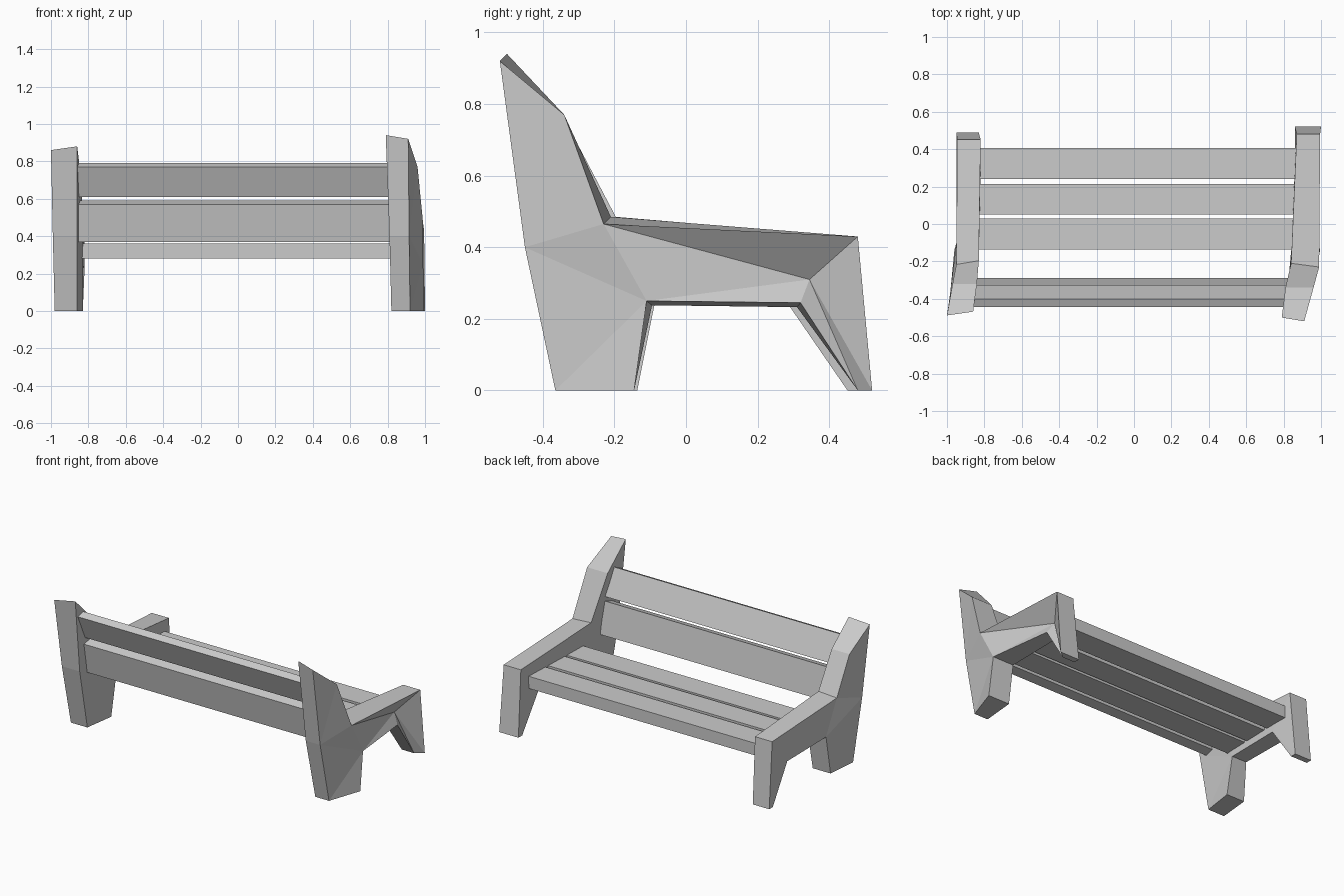
import bpy, bmesh

if "Cube" in bpy.data.objects:
    bpy.data.objects.remove(bpy.data.objects["Cube"])

# Side profile (y, z), clockwise from the rear top corner
PROFILE = [(-.52, .92), (-.34, .77), (-.23, .465), (.48, .43), (.52, 0), (.48, 0),
           (.32, .245), (-.11, .25), (-.145, 0), (-.365, 0), (-.45, .4)]


def finish(bm, name):
    bmesh.ops.recalc_face_normals(bm, faces=bm.faces)
    bmesh.ops.triangulate(bm, faces=[f for f in bm.faces if len(f.verts) > 4])
    mesh = bpy.data.meshes.new(name)
    bm.to_mesh(mesh)
    bm.free()
    obj = bpy.data.objects.new(name, mesh)
    bpy.context.collection.objects.link(obj)
    return obj


def support(name, profile, inner_x, outer_x, dent=None):
    """Roughly hewn end slab whose two sides follow the same profile."""
    bm = bmesh.new()
    n = len(profile)
    outer = [bm.verts.new((x, y, z)) for x, (y, z) in zip(outer_x, profile)]
    inner = []
    for i, (x, (y, z)) in enumerate(zip(inner_x, profile)):
        if i in (0, 2):
            y, z = y + .02, z + .02
        elif i in (6, 7):
            y, z = y - .01 if i == 6 else y + .015, z - .012
        inner.append(bm.verts.new((x, y, z)))
    for i in range(n):
        j = (i + 1) % n
        bm.faces.new((outer[i], outer[j], inner[j], inner[i]))
    bm.faces.new(inner)
    if dent:
        # hollow carved into the outside of the front leg
        v = bm.verts.new(dent)
        for a, b in ((2, 3), (3, 4), (4, 5), (5, 6), (6, 7), (7, 2)):
            bm.faces.new((outer[a], outer[b], v))
        bm.faces.new([outer[i] for i in (0, 1, 2, 7, 8, 9, 10)])
    else:
        bm.faces.new(outer)
    return finish(bm, name)


def slat(name, section, x0, x1):
    """Plank with a four-sided (y, z) section running along x."""
    bm = bmesh.new()
    a = [bm.verts.new((x0, y, z)) for y, z in section]
    b = [bm.verts.new((x1, y, z)) for y, z in section]
    bm.faces.new(a)
    bm.faces.new(b)
    for i in range(4):
        j = (i + 1) % 4
        bm.faces.new((a[i], a[j], b[j], b[i]))
    return finish(bm, name)


# End supports, the left one slightly shorter
support("right_support", PROFILE,
        [.79, .81, .84, .87, .86, .86, .86, .85, .84, .82, .81],
        [.91, .96, .99, .995, 1.0, .95, .94, .99, .995, .92, .915],
        dent=(.90, .345, .31))
left_profile = [(y * .94, z * .935 if z > .6 else z) for y, z in PROFILE]
support("left_support", left_profile,
        [-.86, -.84, -.83, -.82, -.83, -.83, -.82, -.83, -.83, -.86, -.86],
        [-1, -.97, -.95, -.945, -.95, -.95, -.95, -.95, -.96, -.98, -.99])

# Seat planks
for i, (y0, y1) in enumerate([(.24, .405), (.05, .215), (-.135, .03)]):
    slat(f"seat_slat_{i + 1}", [(y0, .28), (y1, .28), (y1, .36), (y0, .36)], -.86, .88)

# Leaning backrest planks
slat("backrest_slat_upper", [(-.325, .62), (-.40, .79), (-.445, .77), (-.38, .61)], -.88, .84)
slat("backrest_slat_lower", [(-.29, .38), (-.325, .59), (-.39, .57), (-.355, .37)], -.88, .85)
